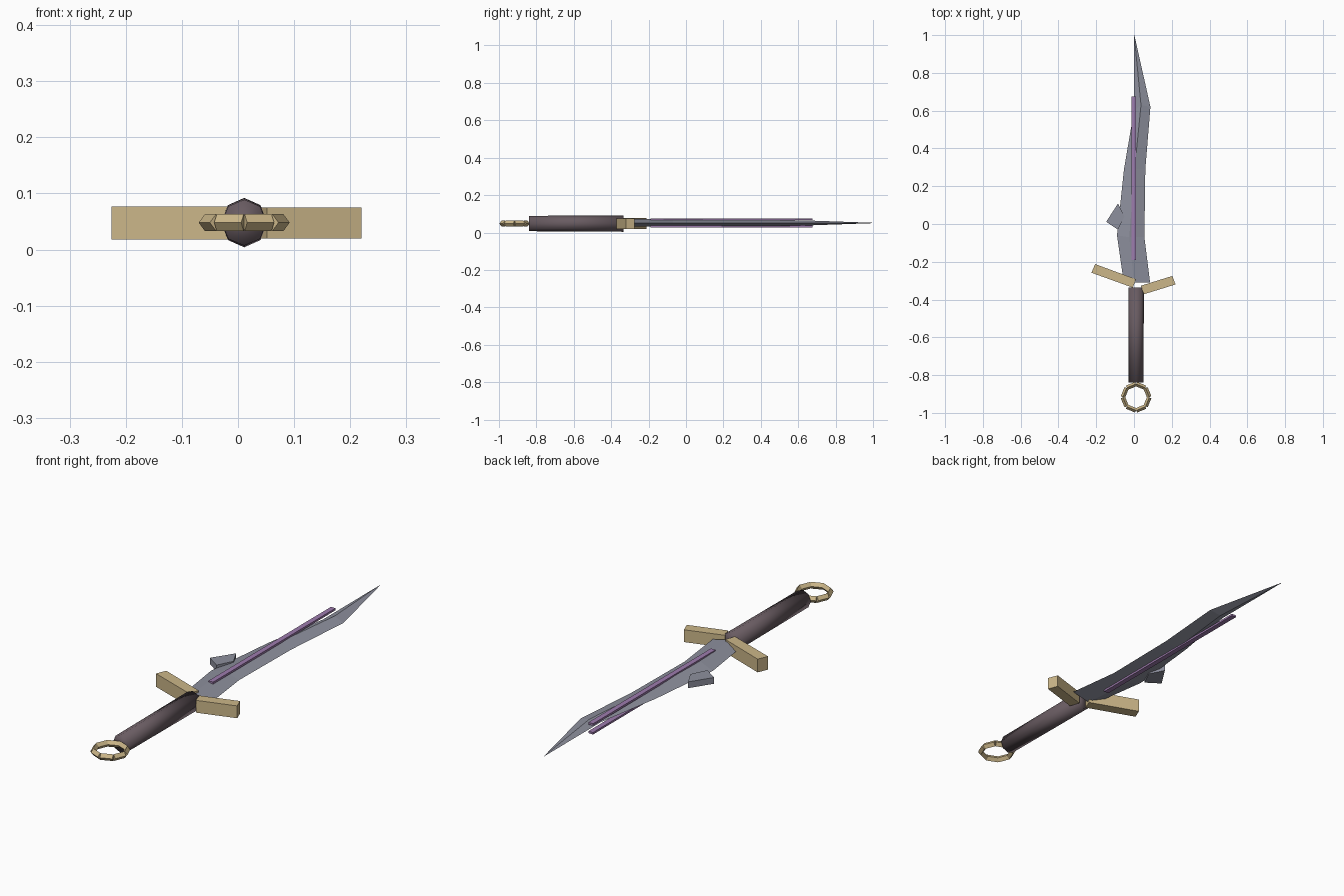
import bpy, bmesh, math
from mathutils import Matrix, Vector

cube = bpy.data.objects.get("Cube")
if cube:
    bpy.data.objects.remove(cube, do_unlink=True)

MID = 0.048  # height of the sword's middle plane


def material(name, color):
    mat = bpy.data.materials.new(name)
    mat.use_nodes = True
    mat.diffuse_color = (*color, 1)
    mat.node_tree.nodes["Principled BSDF"].inputs["Base Color"].default_value = (*color, 1)
    return mat


gold = material("pale gold", (0.60, 0.47, 0.25))
steel = material("grey steel", (0.27, 0.28, 0.34))
leather = material("dark leather", (0.14, 0.105, 0.12))
purple = material("purple inlay", (0.34, 0.20, 0.42))


def finish(name, bm, mat):
    bmesh.ops.recalc_face_normals(bm, faces=bm.faces)
    mesh = bpy.data.meshes.new(name)
    bm.to_mesh(mesh)
    bm.free()
    mesh.materials.append(mat)
    obj = bpy.data.objects.new(name, mesh)
    bpy.context.collection.objects.link(obj)
    return obj


def loft(name, rings, mat):
    """Skin a list of closed rings that have equal point counts."""
    bm = bmesh.new()
    loops = [[bm.verts.new(p) for p in ring] for ring in rings]
    for a, b in zip(loops, loops[1:]):
        for i in range(len(a)):
            j = (i + 1) % len(a)
            bm.faces.new((a[i], a[j], b[j], b[i]))
    bm.faces.new(loops[0])
    bm.faces.new(loops[-1])
    bmesh.ops.remove_doubles(bm, verts=bm.verts, dist=1e-5)
    return finish(name, bm, mat)


def plate(name, outline, low, high, mat):
    """Extrude a plan outline between two heights."""
    return loft(name, [[(x, y, z) for x, y in outline] for z in (low, high)], mat)


# Blade: diamond section through left edge, ridge and right edge
stations = [
    ((-0.06, -0.27), (0.0, -0.31), (0.085, -0.31), 0.02),
    ((-0.09, -0.06), (-0.025, -0.07), (0.055, -0.07), 0.02),
    ((-0.053, 0.29), (0.003, 0.29), (0.06, 0.29), 0.018),
    ((0.0, 0.6), (0.037, 0.63), (0.087, 0.62), 0.014),
    ((0.0, 1.0), (0.001, 1.0), (0.002, 1.0), 0.001),
]
BLADE = 0.051
loft("blade", [[(*l, BLADE), (*m, BLADE + t), (*r, BLADE), (*m, BLADE - t)]
               for l, m, r, t in stations], steel)

# Barb on the left of the blade
plate("blade_barb", [(-0.085, 0.108), (-0.147, 0.012), (-0.085, -0.03), (-0.05, 0.04)],
      BLADE - 0.014, BLADE + 0.014, steel)

# Inlay strips above and below the blade
for name, z in (("upper_inlay", 0.071), ("lower_inlay", 0.032)):
    plate(name, [(-0.013, -0.19), (0.01, -0.19), (0.01, 0.675), (-0.013, 0.675)],
          z - 0.0045, z + 0.0045, purple)

# Cross guard arms, swept forward
plate("guard_arm_right", [(-0.206, -0.212), (0.01, -0.292), (-0.006, -0.337), (-0.225, -0.258)],
      0.018, 0.077, gold)
plate("guard_arm_left", [(0.203, -0.275), (0.22, -0.32), (0.052, -0.372), (0.036, -0.327)],
      0.02, 0.075, gold)

# Grip: eight-sided, smooth, slightly wider at the guard
grip_rings = []
for y, rx, rz in ((-0.84, 0.04, 0.041), (-0.335, 0.041, 0.044)):
    angles = [i * math.tau / 8 for i in range(8)]
    grip_rings.append([(0.011 + rx * math.cos(a), y, MID + rz * math.sin(a)) for a in angles])
grip = loft("grip", grip_rings, leather)
for face in grip.data.polygons:
    face.use_smooth = True

# Pommel ring: eight diamond-section bars with open outer corners
section = [(0.053, 0), (0.065, 0.015), (0.077, 0), (0.065, -0.015)]
for i in range(8):
    turn = Matrix.Translation((0.011, -0.917, MID)) @ Matrix.Rotation((i + 0.5) * math.tau / 8, 4, "Z")
    rings = [[turn @ Vector((r, side * 0.026, z)) for r, z in section] for side in (-1, 1)]
    loft("pommel_bar_%d" % (i + 1), rings, gold)
